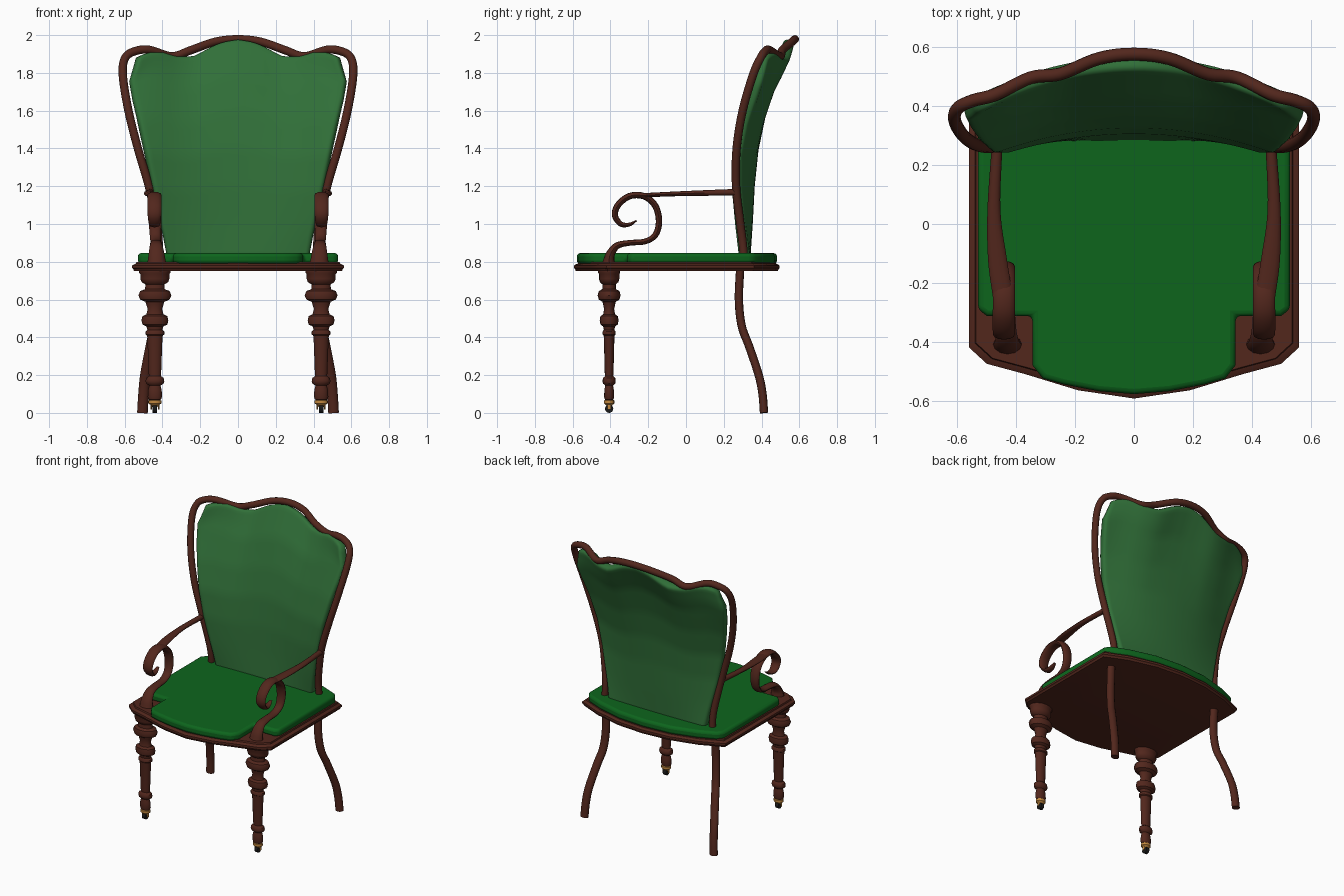
import bpy, bmesh, math
from mathutils import Vector

if "Cube" in bpy.data.objects:
    bpy.data.objects.remove(bpy.data.objects["Cube"])


def material(name, rgb):
    m = bpy.data.materials.new(name)
    m.diffuse_color = (*rgb, 1)
    m.use_nodes = True
    m.node_tree.nodes["Principled BSDF"].inputs["Base Color"].default_value = m.diffuse_color
    return m


WOOD = material("dark_wood", (0.085, 0.02, 0.012))
SEAT = material("seat_green", (0.004, 0.13, 0.012))
BACK = material("back_green", (0.03, 0.16, 0.04))
BRASS = material("brass", (0.55, 0.25, 0.05))
BLACK = material("black", (0.01, 0.01, 0.01))


def make(name, verts, faces, mat, bevel=0, solid=0, segments=3):
    me = bpy.data.meshes.new(name)
    me.from_pydata([tuple(v) for v in verts], [], faces)
    bm = bmesh.new()
    bm.from_mesh(me)
    bmesh.ops.recalc_face_normals(bm, faces=bm.faces)
    bm.to_mesh(me)
    bm.free()
    me.materials.append(mat)
    ob = bpy.data.objects.new(name, me)
    bpy.context.collection.objects.link(ob)
    if solid:
        s = ob.modifiers.new("thickness", "SOLIDIFY")
        s.thickness, s.offset = solid, 0
    if bevel:
        b = ob.modifiers.new("soft_edge", "BEVEL")
        b.width, b.segments, b.limit_method = bevel, segments, "ANGLE"
        b.angle_limit = math.radians(50)
    bpy.ops.object.select_all(action="DESELECT")
    ob.select_set(True)
    bpy.context.view_layer.objects.active = ob
    bpy.ops.object.shade_smooth_by_angle(angle=math.radians(40))
    return ob


def rings(name, loops, mat, **kw):
    """Skin a stack of equal closed loops and cap both ends."""
    n = len(loops[0])
    faces = [(r * n + i, r * n + (i + 1) % n, (r + 1) * n + (i + 1) % n, (r + 1) * n + i)
             for r in range(len(loops) - 1) for i in range(n)]
    faces += [tuple(range(n)), tuple(range((len(loops) - 1) * n, len(loops) * n))]
    return make(name, [v for l in loops for v in l], faces, mat, **kw)


def smooth(pts, steps=6):
    """Catmull-Rom through points of any dimension."""
    p = [Vector(q) for q in pts]
    p = [p[0] * 2 - p[1]] + p + [p[-1] * 2 - p[-2]]
    out = []
    for i in range(1, len(p) - 2):
        a, b, c, d = p[i - 1:i + 3]
        for k in range(steps):
            t = k / steps
            out.append(0.5 * (2 * b + (c - a) * t + (2 * a - 5 * b + 4 * c - d) * t ** 2
                              + (3 * b - a - 3 * c + d) * t ** 3))
    return out + [p[-2]]


def sweep(name, pts, radii, axis, mat, sides=12, steps=6):
    """Oval tube; each radii pair is (along axis, across axis)."""
    path = smooth(pts, steps)
    rad = smooth(radii, steps)
    loops = []
    for i, c in enumerate(path):
        t = (path[min(i + 1, len(path) - 1)] - path[max(i - 1, 0)]).normalized()
        b = (Vector(axis) - t * t.dot(Vector(axis))).normalized()
        n = t.cross(b)
        loops.append([c + b * rad[i][0] * math.cos(2 * math.pi * k / sides)
                      + n * rad[i][1] * math.sin(2 * math.pi * k / sides) for k in range(sides)])
    return rings(name, loops, mat)


def lathe(name, profile, cx, cy, mat, sy=1.0, sides=16):
    return rings(name, [[(cx + r * math.cos(2 * math.pi * k / sides),
                          cy + sy * r * math.sin(2 * math.pi * k / sides), z)
                         for k in range(sides)] for r, z in profile], mat)


def lerp(table, t):
    f = t * (len(table) - 1)
    i = min(int(f), len(table) - 2)
    return table[i] + (table[i + 1] - table[i]) * (f - i)


def mirrored(half):
    """Half outline from front centre to back centre, mirrored to a closed loop."""
    return half + [(-x, y) for x, y in reversed(half) if x > 0]


# Seat rail with moulded edge
rail = mirrored([(0, -.593), (.19, -.565), (.37, -.51), (.50, -.475), (.56, -.42),
                 (.56, .36), (.40, .43), (.20, .48), (0, .495)])
rings("seat_rail", [[(x * s, y * s, z) for x, y in rail] for s, z in
                    [(.965, .75), (.985, .752), (.99, .762), (1, .766), (1, .78),
                     (.985, .786), (.965, .79), (.96, .80)]], WOOD)

# Seat cushion, notched at the front corners for the arm supports
cushion = mirrored([(0, -.578), (.12, -.568), (.24, -.545), (.31, -.525), (.345, -.48),
                    (.345, -.312), (.50, -.312), (.53, -.29), (.53, .33), (.50, .37),
                    (.38, .42), (.20, .468), (0, .482)])
rings("seat_cushion", [[(x, y, z) for x, y in cushion] for z in (.79, .846)], SEAT, bevel=.018)

# Upholstered back: curved sheet given thickness
TOP = [1.97, 1.962, 1.945, 1.915, 1.885, 1.88, 1.885, 1.905, 1.91, 1.895, 1.86]
WIDE = [.375, .395, .42, .445, .468, .49, .513, .535, .558, .574, .535]
EDGE = [.31, .285, .265, .265, .30, .355, .405]
MID = [.312, .325, .335, .355, .395, .455, .552]
nu, nv = 32, 30
verts = []
for j in range(nv + 1):
    v = j / nv
    for i in range(nu + 1):
        u = 2 * i / nu - 1
        x = u * lerp(WIDE, v)
        z = .82 + (lerp(TOP, min(abs(x) / .57, 1)) - .82) * v
        e, m = lerp(EDGE, v), lerp(MID, v)
        verts.append((x, e + (m - e) * (1 - u * u), z))
w = nu + 1
make("back_upholstery", verts,
     [(j * w + i, j * w + i + 1, (j + 1) * w + i + 1, (j + 1) * w + i)
      for j in range(nv) for i in range(nu)], BACK, bevel=.02, solid=.058)

# Back frame: one continuous tube from seat to seat
half = [(.425, .31, .78), (.42, .30, .90), (.435, .285, 1.02), (.472, .265, 1.2),
        (.53, .268, 1.4), (.58, .30, 1.6), (.61, .355, 1.79), (.597, .395, 1.88),
        (.545, .42, 1.915), (.47, .44, 1.922), (.35, .497, 1.888), (.25, .51, 1.92),
        (.12, .562, 1.965)]
frame = half + [(0, .577, 1.978)] + [(-x, y, z) for x, y, z in reversed(half)]
sweep("back_frame", frame, [(.022, .022)] * len(frame), (0, 1, 0), WOOD)

# Turned leg profile (radius, height)
LEG = [(.02, .065), (.032, .07), (.038, .085), (.036, .12), (.03, .145), (.046, .155),
       (.05, .168), (.046, .185), (.031, .195), (.033, .21), (.04, .40), (.042, .41),
       (.05, .415), (.05, .43), (.04, .44), (.045, .458), (.066, .468), (.071, .49),
       (.066, .512), (.045, .522), (.038, .55), (.046, .575), (.05, .588), (.078, .60),
       (.087, .622), (.078, .645), (.052, .655), (.05, .68), (.07, .692), (.077, .71),
       (.077, .735), (.083, .742), (.083, .755)]

for side, s in (("left", -1), ("right", 1)):
    # Front leg with brass cup and small wheel
    lathe("front_leg_" + side, LEG, s * .44, -.407, WOOD, sy=.7)
    lathe("caster_cup_" + side, [(.012, .03), (.022, .042), (.034, .05), (.034, .066), (.02, .07)],
          s * .44, -.407, BRASS, sy=.8)
    for k in (-1, 1):
        sweep("caster_fork_" + side, [(s * .44 + k * .02, -.407, .055), (s * .44 + k * .02, -.407, .018)],
              [(.004, .009)] * 2, (1, 0, 0), BRASS, sides=8, steps=1)
    sweep("caster_wheel_" + side, [(s * .44 - .012, -.407, .022), (s * .44 + .012, -.407, .022)],
          [(.022, .022)] * 2, (0, 0, 1), BLACK, sides=16, steps=1)

    # Curved back leg
    back = [(.43, .287, .77), (.43, .28, .60), (.44, .295, .46), (.462, .335, .35),
            (.49, .385, .20), (.50, .405, .10), (.506, .413, 0)]
    sweep("back_leg_" + side, [(s * x, y, z) for x, y, z in back],
          [(.028, .022)] * len(back), (1, 0, 0), WOOD)

    # Arm rail
    arm = [(.465, .27, 1.168), (.476, .05, 1.163), (.464, -.12, 1.157), (.445, -.25, 1.15)]
    sweep("arm_rail_" + side, [(s * x, y, z) for x, y, z in arm],
          [(.018, .018), (.022, .014), (.032, .012), (.034, .012)], (1, 0, 0), WOOD)

    # Scrolled arm support
    scroll = [(-.41, .79), (-.40, .84), (-.365, .885), (-.30, .90), (-.215, .908), (-.16, .945),
              (-.143, 1.02), (-.165, 1.10), (-.225, 1.148), (-.30, 1.147), (-.36, 1.10),
              (-.376, 1.045), (-.345, 1.0), (-.30, .997), (-.262, 1.018)]
    size = [(.05, .034), (.042, .024), (.034, .018), (.03, .015), (.028, .015), (.03, .016),
            (.034, .017), (.036, .017), (.037, .017), (.038, .017), (.038, .017), (.036, .016),
            (.03, .014), (.022, .01), (.01, .004)]
    sweep("arm_scroll_" + side, [(s * (.43 + .012 * min(i, 8) / 8), y, z)
                                 for i, (y, z) in enumerate(scroll)], size, (1, 0, 0), WOOD)
